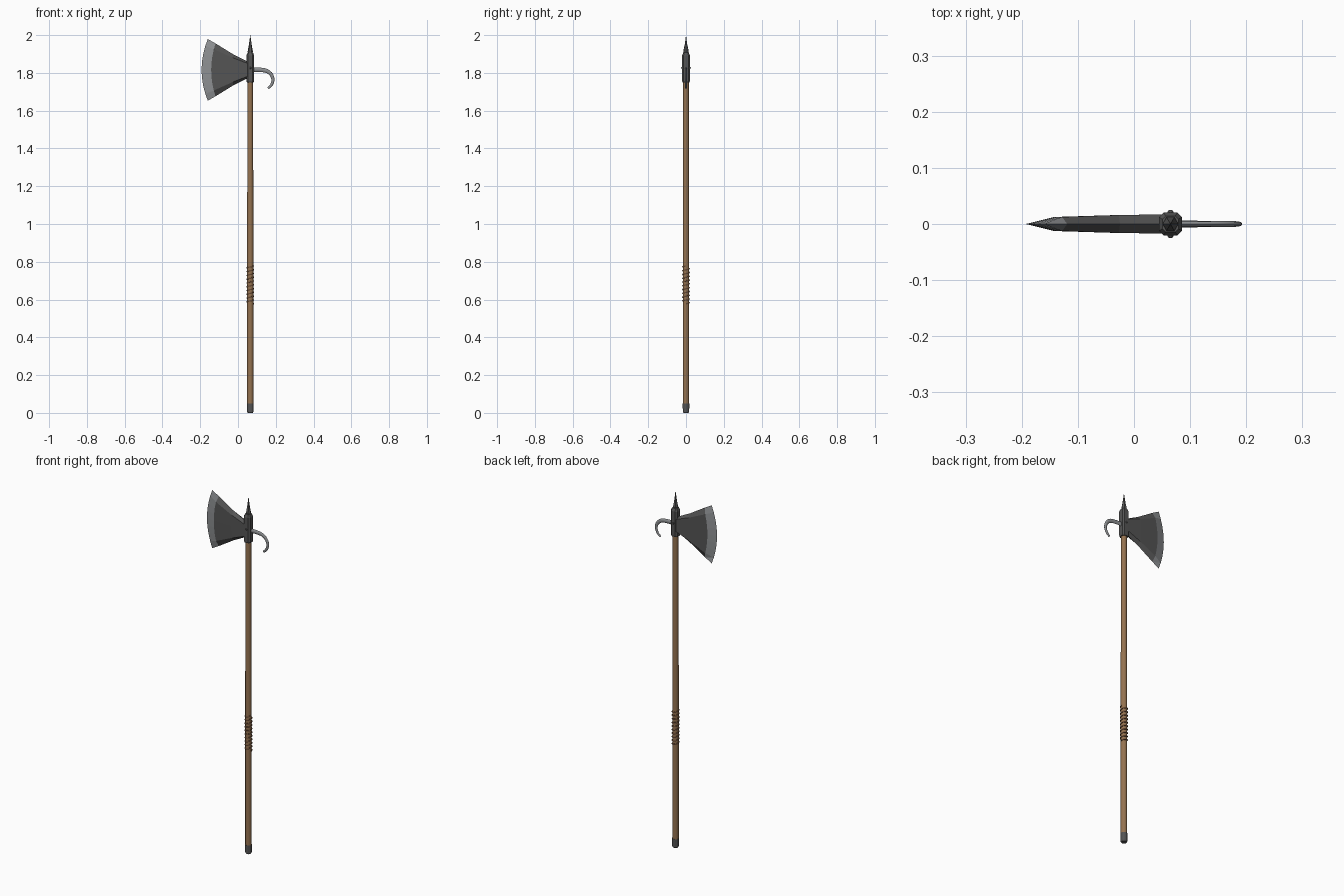
import bpy, bmesh
from math import sin, cos, pi, radians

if "Cube" in bpy.data.objects:
    bpy.data.objects.remove(bpy.data.objects["Cube"])

CX = 0.065  # shaft axis


def material(name, rgb):
    m = bpy.data.materials.new(name)
    m.diffuse_color = (*rgb, 1)
    m.use_nodes = True
    m.node_tree.nodes["Principled BSDF"].inputs["Base Color"].default_value = m.diffuse_color
    return m


wood = material("wood", (0.30, 0.17, 0.08))
leather = material("leather", (0.14, 0.07, 0.035))
iron = material("iron", (0.09, 0.09, 0.09))
steel = material("steel", (0.27, 0.28, 0.29))


def finish(name, bm, mats, smooth=None):
    bmesh.ops.recalc_face_normals(bm, faces=bm.faces)
    me = bpy.data.meshes.new(name)
    bm.to_mesh(me)
    bm.free()
    for m in mats:
        me.materials.append(m)
    ob = bpy.data.objects.new(name, me)
    bpy.context.collection.objects.link(ob)
    if smooth:
        bpy.ops.object.select_all(action='DESELECT')
        ob.select_set(True)
        bpy.context.view_layer.objects.active = ob
        bpy.ops.object.shade_smooth_by_angle(angle=radians(smooth))
    return ob


def loft(name, rings, mat, smooth=None):
    bm = bmesh.new()
    rows = [[bm.verts.new(p) for p in r] for r in rings]
    n = len(rows[0])
    for a, b in zip(rows, rows[1:]):
        for i in range(n):
            bm.faces.new((a[i], a[(i + 1) % n], b[(i + 1) % n], b[i]))
    bm.faces.new(rows[0])
    bm.faces.new(rows[-1])
    return finish(name, bm, [mat], smooth)


def lathe(name, profile, sides, mat, smooth=None):
    rings = [[(CX + r * cos(2 * pi * i / sides), r * sin(2 * pi * i / sides), z)
              for i in range(sides)] for r, z in profile]
    return loft(name, rings, mat, smooth)


# Wooden shaft and butt cap
lathe("shaft", [(0.0165, 0.03), (0.0165, 0.98), (0.0145, 1.78)], 12, wood, 40)
lathe("butt_cap", [(0.014, 0), (0.017, 0.006), (0.0175, 0.05)], 12, iron)

# Leather grip wound as a helix
turns, steps, seg = 10, 16, 6
rings = []
for k in range(turns * steps + 1):
    a = 2 * pi * k / steps
    z = 0.578 + 0.20 * k / (turns * steps)
    rings.append([(CX + (0.0165 + 0.004 * cos(b)) * cos(a),
                   (0.0165 + 0.004 * cos(b)) * sin(a),
                   z + 0.004 * sin(b))
                  for b in (2 * pi * j / seg for j in range(seg))])
loft("grip_wrap", rings, leather, 60)


# Socket: chamfered square sleeve
def chamfered_square(h, z):
    c = h * 0.6
    return [(CX + x, y, z) for x, y in
            [(h, -c), (h, c), (c, h), (-c, h), (-h, c), (-h, -c), (-c, -h), (c, -h)]]


loft("socket", [chamfered_square(h, z) for h, z in
                [(0.018, 1.75), (0.0205, 1.757), (0.0205, 1.893), (0.014, 1.908)]], iron)

# Top spike
lathe("spike", [(0.011, 1.90), (0.014, 1.914), (0.008, 1.945), (0.0003, 2.0)], 6, iron)

# Rivets on both sides of the socket
for side, s in (("front", -1), ("back", 1)):
    bm = bmesh.new()
    bmesh.ops.create_uvsphere(bm, u_segments=8, v_segments=6, radius=0.006)
    bmesh.ops.translate(bm, verts=bm.verts, vec=(CX, s * 0.0195, 1.826))
    finish("rivet_" + side, bm, [iron])

# Axe blade: fanned stations (x at middle, x at tips, half height, half thickness)
stations = [(0.050, 0.050, 0.044, 0.017), (-0.03, -0.025, 0.082, 0.016),
            (-0.142, -0.119, 0.140, 0.0125), (-0.193, -0.160, 0.163, 0.0)]
ts = [-1, -0.78, -0.52, -0.26, 0, 0.26, 0.52, 0.78, 1]
bm = bmesh.new()
grids = {-1: [], 1: []}
for xm, xt, h, w in stations:
    first = None
    for s in (-1, 1):
        row = []
        for i, t in enumerate(ts):
            tip = abs(t) == 1
            if s == 1 and (tip or w == 0):
                row.append(first[i])
            else:
                y = 0 if tip else s * w
                row.append(bm.verts.new((xm + (xt - xm) * t * t, y, 1.816 + h * t)))
        first = row
        grids[s].append(row)
for s in (-1, 1):
    for k in range(3):
        a, b = grids[s][k], grids[s][k + 1]
        for i in range(len(ts) - 1):
            f = bm.faces.new((a[i], a[i + 1], b[i + 1], b[i]))
            f.material_index = 1 if k == 2 else 0
bm.faces.new(grids[-1][0] + grids[1][0][-2:0:-1])
finish("axe_blade", bm, [iron, steel])

# Rear hook: tapering flattened sweep curling downwards
path = [(0.080, 1.816), (0.105, 1.817)]
for k in range(11):
    a = radians(82 - k * 14)
    path.append((0.129 + 0.056 * cos(a), 1.763 + 0.052 * sin(a)))
rings = []
n = len(path)
for k, (x, z) in enumerate(path):
    p, q = path[max(k - 1, 0)], path[min(k + 1, n - 1)]
    dx, dz = q[0] - p[0], q[1] - p[1]
    d = (dx * dx + dz * dz) ** 0.5
    nx, nz = -dz / d, dx / d
    f = k / (n - 1)
    r = 0.0125 - 0.0065 * f
    t = 0.006 - 0.002 * f
    rings.append([(x + nx * r * cos(b), t * sin(b), z + nz * r * cos(b))
                  for b in (2 * pi * j / 8 for j in range(8))])
loft("rear_hook", rings, steel, 50)
